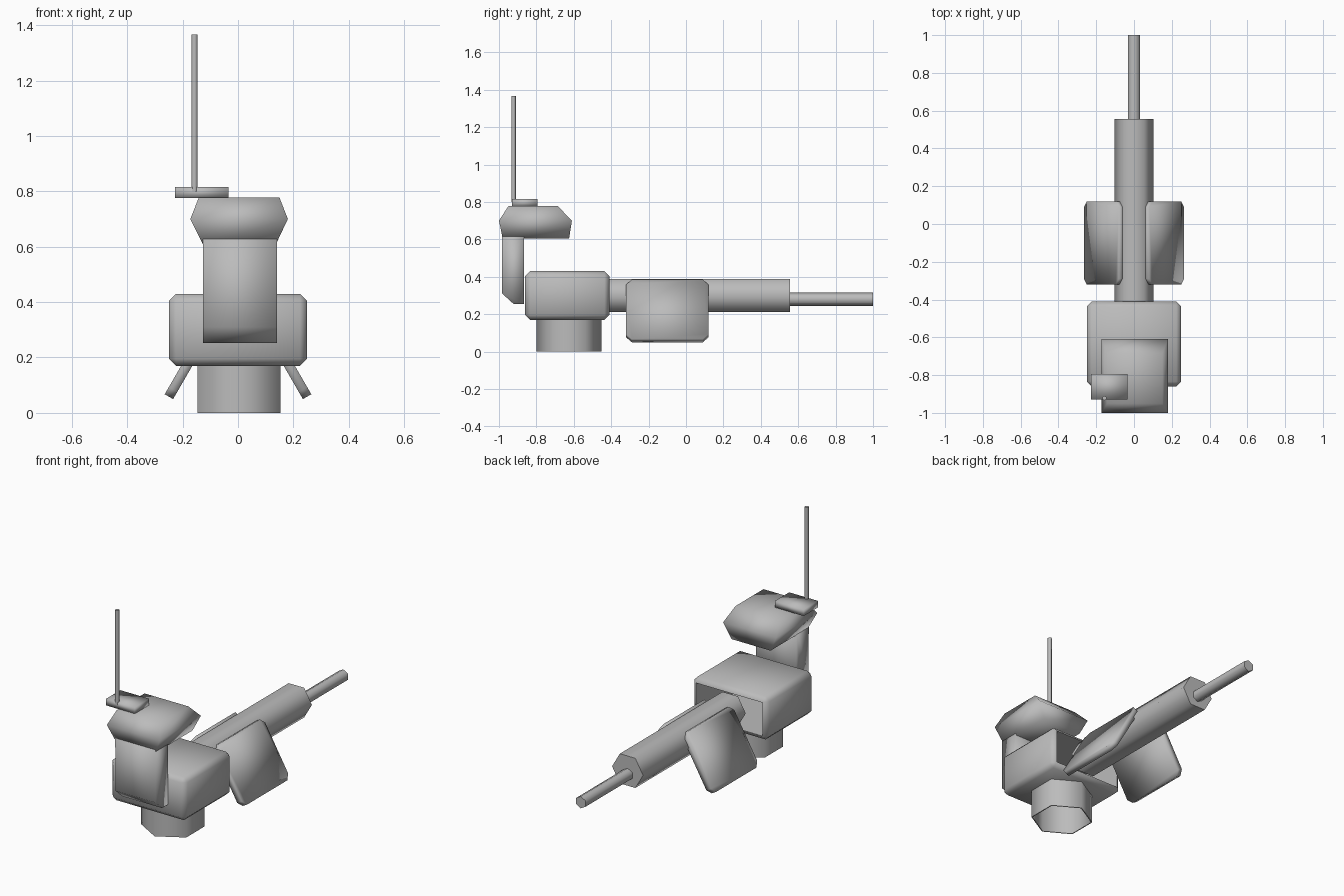
import bpy, bmesh
from math import sin, cos, pi, radians
from mathutils import Vector

cube = bpy.data.objects.get("Cube")
if cube:
    bpy.data.objects.remove(cube, do_unlink=True)

grey = bpy.data.materials.new("plain_grey")
grey.use_nodes = True
colour = (0.5, 0.5, 0.5, 1)
grey.diffuse_color = colour
grey.node_tree.nodes["Principled BSDF"].inputs["Base Color"].default_value = colour


def finish(name, bm, angle):
    """Turn a bmesh into a smooth object, sharp above the given angle."""
    bmesh.ops.recalc_face_normals(bm, faces=bm.faces)
    mesh = bpy.data.meshes.new(name)
    bm.to_mesh(mesh)
    bm.free()
    mesh.materials.append(grey)
    mesh.shade_smooth()
    if angle < 180:
        mesh.set_sharp_from_angle(angle=radians(angle))
    obj = bpy.data.objects.new(name, mesh)
    bpy.context.collection.objects.link(obj)
    return obj


def loft(name, rings, caps=True, angle=180):
    """Skin a row of matching point rings."""
    bm = bmesh.new()
    loops = [[bm.verts.new(p) for p in ring] for ring in rings]
    n = len(loops[0])
    for a, b in zip(loops, loops[1:]):
        for i in range(n):
            j = (i + 1) % n
            bm.faces.new((a[i], a[j], b[j], b[i]))
    if caps:
        bm.faces.new(loops[0])
        bm.faces.new(loops[-1])
    return finish(name, bm, angle)


def hexagon(centre, r, u, v):
    """Six points around a centre, the first one along u."""
    c, u, v = Vector(centre), Vector(u), Vector(v)
    return [c + r * (cos(i * pi / 3) * u + sin(i * pi / 3) * v) for i in range(6)]


def rectangle(x0, x1, y0, y1, z):
    return [(x0, y0, z), (x1, y0, z), (x1, y1, z), (x0, y1, z)]


X, Y, Z = (1, 0, 0), (0, 1, 0), (0, 0, 1)

# Chamfered body shell, hollow and open at the back
bm = bmesh.new()
bmesh.ops.create_cube(bm, size=1)
for v in bm.verts:
    v.co = Vector((v.co.x * 0.5, v.co.y * 0.45 - 0.635, v.co.z * 0.26 + 0.3))
bmesh.ops.bevel(bm, geom=bm.edges[:], offset=0.026, segments=1, affect='EDGES')
back = max(bm.faces, key=lambda f: f.calc_center_median().y)
bmesh.ops.inset_region(bm, faces=[back], thickness=0.005)
inner = bmesh.ops.extrude_discrete_faces(bm, faces=[back])["faces"][0]
for v in inner.verts:
    v.co.y -= 0.4
finish("body_shell", bm, 80)

# Open six-sided nozzle under the body
loft("bottom_nozzle", [hexagon((0.004, -0.625, z), r, Y, X)
                       for z, r in ((0.18, 0.173), (0, 0.173), (0, 0.167), (0.18, 0.167))],
     caps=False, angle=75)

# Rear boom and its thin rod
loft("rear_boom", [hexagon((0, y, 0.3), 0.103, X, Z) for y in (-0.42, 0.555)], angle=75)
loft("rear_rod", [hexagon((0, y, 0.28), 0.036, Z, X) for y in (0.54, 1)], angle=75)

# Sloping side panels with cut corners
half_y, half_len, cut, half_thick = 0.22, 0.183, 0.03, 0.0175
outline = []
for sy, sl in ((1, 1), (-1, 1), (-1, -1), (1, -1)):
    corner = [(sy * half_y, sl * (half_len - cut)), (sy * (half_y - cut), sl * half_len)]
    outline += corner if sy == sl else corner[::-1]
for name, s in (("left_panel", 1), ("right_panel", -1)):
    along = Vector((-0.5 * s, 0, 0.866))
    normal = Vector((0.866 * s, 0, 0.5))
    centre = Vector((0.158 * s, -0.1, 0.217))
    loft(name, [[centre + Vector((0, y, 0)) + along * l + normal * t for y, l in outline]
                for t in (-half_thick, half_thick)])

# Upright neck in front of the body
profile = [(-0.985, 0.66), (-0.983, 0.31), (-0.92, 0.253), (-0.865, 0.253), (-0.865, 0.66)]
loft("neck", [[(x, y, z) for y, z in profile] for x in (-0.127, 0.14)])

# Faceted head
loft("head", [rectangle(-0.125, 0.135, -0.98, -0.625, 0.605),
              rectangle(-0.172, 0.18, -1, -0.61, 0.7),
              rectangle(-0.142, 0.15, -0.95, -0.685, 0.777)])

# Antenna mount and mast
loft("antenna_mount", [rectangle(-0.227, -0.035, -0.93, -0.793, z) for z in (0.776, 0.815)])
loft("antenna_mast", [hexagon((-0.157, -0.922, z), 0.012, Y, X) for z in (0.8, 1.366)], angle=75)
